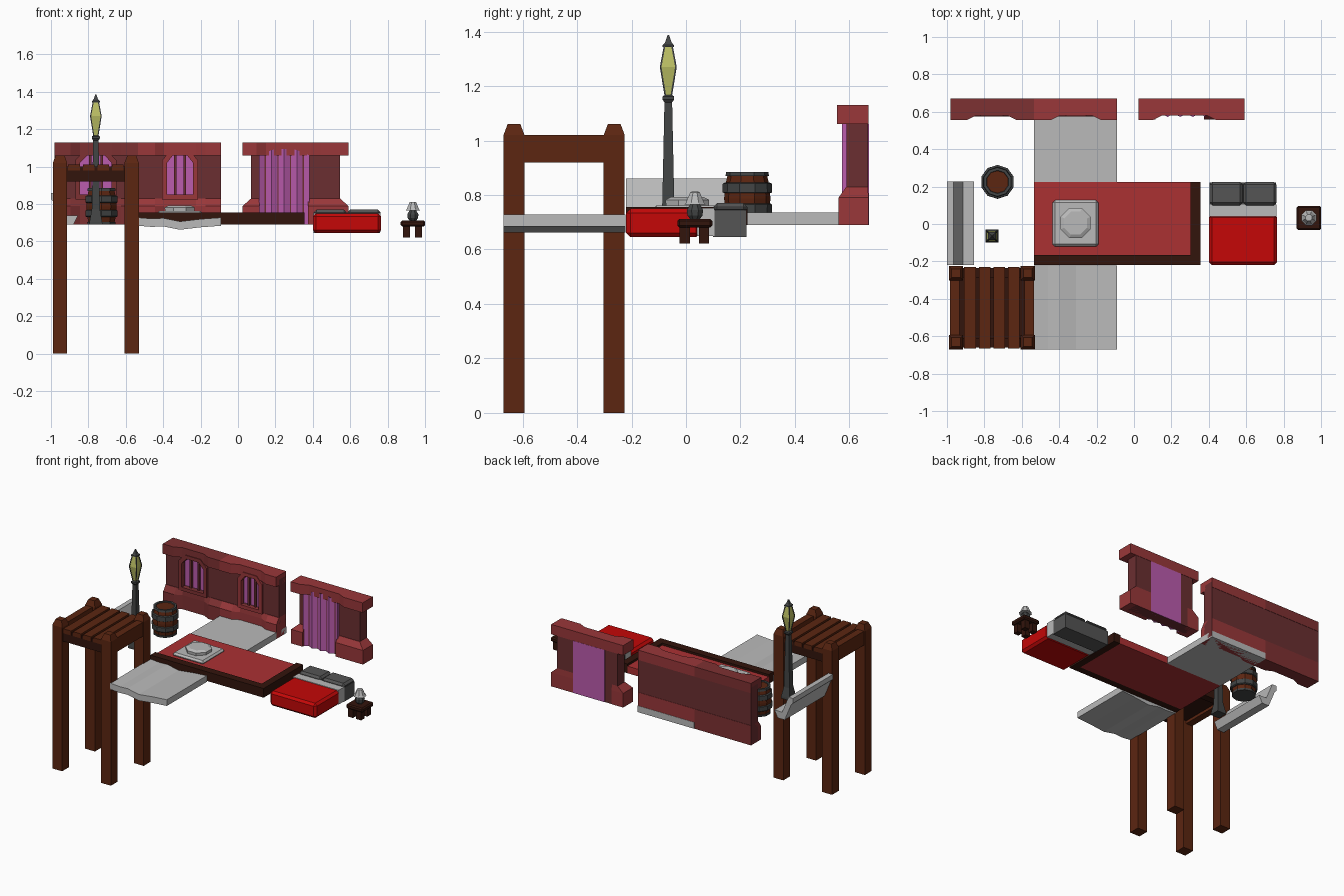
import bpy, bmesh
from math import pi, cos, sin

if "Cube" in bpy.data.objects:
    bpy.data.objects.remove(bpy.data.objects["Cube"])

# ---------- helpers ----------
def mat(name, r, g, b):
    m = bpy.data.materials.new(name)
    m.diffuse_color = [(c / 255) ** 2.2 for c in (r, g, b)] + [1]
    m.use_nodes = True
    m.node_tree.nodes["Principled BSDF"].inputs["Base Color"].default_value = m.diffuse_color
    return m

BROWN = mat("brown wood", 92, 42, 24)
DARK = mat("dark wood", 54, 27, 20)
IRON = mat("iron", 68, 70, 70)
STONE = mat("stone", 184, 184, 184)
SHADE = mat("mid grey", 85, 85, 85)
CARPET = mat("carpet", 170, 52, 54)
RED = mat("blanket red", 195, 16, 16)
TRIM = mat("wall trim", 152, 58, 60)
TRIM2 = mat("dim wall trim", 125, 52, 53)
WALL = mat("wall body", 106, 50, 52)
PINK = mat("curtain", 186, 92, 172)
GLOW = mat("lantern glass", 186, 190, 100)

def loft(name, rings, m):
    """Skin equal-length rings of 3D points and cap both ends."""
    bm = bmesh.new()
    vs = [[bm.verts.new(p) for p in r] for r in rings]
    n = len(vs[0])
    for a, b in zip(vs, vs[1:]):
        for i in range(n):
            j = (i + 1) % n
            bm.faces.new((a[i], a[j], b[j], b[i]))
    bm.faces.new(vs[0])
    bm.faces.new(vs[-1])
    bmesh.ops.recalc_face_normals(bm, faces=bm.faces)
    me = bpy.data.meshes.new(name)
    bm.to_mesh(me)
    bm.free()
    me.materials.append(m)
    ob = bpy.data.objects.new(name, me)
    bpy.context.collection.objects.link(ob)
    return ob

def rect(x0, x1, y0, y1, z):
    return [(x0, y0, z), (x1, y0, z), (x1, y1, z), (x0, y1, z)]

def box(name, x, y, z, m, bevel=0):
    ob = loft(name, [rect(*x, *y, z[0]), rect(*x, *y, z[1])], m)
    if bevel:
        b = ob.modifiers.new("bevel", "BEVEL")
        b.width, b.segments = bevel, 1
    return ob

def prism_y(name, xz, y0, y1, m):
    return loft(name, [[(x, y, z) for x, z in xz] for y in (y0, y1)], m)

def turned(name, cx, cy, profile, sides, m):
    off = pi / sides
    return loft(name, [[(cx + r * cos(off + 2 * pi * i / sides), cy + r * sin(off + 2 * pi * i / sides), z)
                        for i in range(sides)] for r, z in profile], m)

# ---------- tall wooden stand ----------
for sx, x in (("left", -0.99), ("right", -0.607)):
    for sy, y in (("front", -0.67), ("back", -0.302)):
        w = 0.077
        loft(f"stand_leg_{sy}_{sx}", [rect(x, x + w, y, y + w, 0), rect(x, x + w, y, y + w, 1.02),
             rect(x + .015, x + w - .015, y + .015, y + w - .015, 1.06)], BROWN)
for i, y in enumerate((-0.66, -0.285)):
    box(f"stand_cross_beam_{i}", (-.915, -.605), (y, y + .05), (.92, 1.0), DARK)
for i, x in enumerate((-0.983, -0.585)):
    box(f"stand_side_beam_{i}", (x, x + .05), (-.595, -.3), (.92, 1.02), BROWN)
box("stand_deck", (-.94, -.58), (-.64, -.25), (.94, .985), DARK)
for i in range(4):
    x = -.908 + i * .078
    box(f"stand_plank_{i}", (x, x + .062), (-.665, -.23), (.98, 1.012), BROWN)

# ---------- raised kerb on the left ----------
loft("kerb", [[(x, y, z) for x, z in ((-.855, .74), (-.915, .74), (-.965, .86), (-1, .86),
     (-1, .825), (-.985, .81), (-.935, .69), (-.88, .69))] for y in (-.22, .228)], STONE)

# ---------- lantern post ----------
px, py, q = -.76, -.065, 2 ** .5
turned("post", px, py, [(.035 * q, .69), (.034 * q, .705), (.022 * q, .77), (.014 * q, 1.145)], 4, IRON)
turned("post_collar", px, py, [(.014 * q, 1.14), (.021 * q, 1.15), (.021 * q, 1.162), (.012 * q, 1.168)], 4, IRON)
lamp = [(.011, 1.165), (.028, 1.27), (.014, 1.345)]
turned("lantern_glass", px, py, [(r * q, z) for r, z in lamp], 4, GLOW)
for sx in (-1, 1):
    for sy in (-1, 1):
        loft("lantern_frame_bar", [rect(px + sx * r - .003, px + sx * r + .003,
             py + sy * r - .003, py + sy * r + .003, z) for r, z in lamp], IRON)
turned("lantern_cap", px, py, [(.021 * q, 1.343), (.021 * q, 1.35), (.012 * q, 1.36), (.003 * q, 1.387)], 4, IRON)

# ---------- barrel ----------
bx, by = -.73, .225
turned("barrel_body", bx, by, [(.072, .692), (.082, .745), (.085, .787), (.082, .83), (.072, .875)], 10, BROWN)
for n, p in (("lower_hoop", [(.084, .73), (.09, .735), (.091, .765), (.086, .768)]),
             ("upper_hoop", [(.086, .807), (.091, .81), (.09, .842), (.084, .845)])):
    turned("barrel_" + n, bx, by, p, 10, IRON)
turned("barrel_bottom_rim", bx, by, [(.078, .69), (.08, .703)], 10, IRON)
turned("barrel_top_rim", bx, by, [(.08, .87), (.077, .885), (.062, .885), (.06, .877)], 10, IRON)
turned("barrel_lid", bx, by, [(.06, .87), (.06, .879)], 10, BROWN)

# ---------- walls ----------
def front_ring(x0, x1, c, w, yf, z, dip=.025):
    """Outline of a wall strip whose front steps back around an opening."""
    return [(x0, .67, z), (x0, yf, z), (c - w, yf, z), (c - w + .05, yf + dip, z),
            (c + w - .05, yf + dip, z), (c + w, yf, z), (x1, yf, z), (x1, .67, z)]

def arch(c, w, z0, zs, zt):
    return [(c - w, z0), (c + w, z0), (c + w, zs), (c + w * .55, zt), (c - w * .55, zt), (c - w, zs)]

def cut(ob, cutter):
    b = ob.modifiers.new("opening", "BOOLEAN")
    b.operation, b.object, b.solver = "DIFFERENCE", cutter, "EXACT"

def window_wall(tag, x0, x1, c, w, trim):
    body = box(f"{tag}_wall_body", (x0, x1), (.59, .668), (.70, 1.1), WALL)
    loft(f"{tag}_wall_cornice", [front_ring(x0, x1, c, .135, .555, z) for z in (1.06, 1.13)], trim)
    loft(f"{tag}_wall_base", [front_ring(x0, x1, c, .135, .56, .69), front_ring(x0, x1, c, .135, .56, .79),
         front_ring(x0, x1, c, .135, .588, .83, 0)], trim)
    frame = prism_y(f"{tag}_window_frame", arch(c, w + .025, .825, 1.035, 1.085), .575, .60, trim)
    cutter = prism_y(f"{tag}_window_cutter", arch(c, w, .85, 1.02, 1.06), .5, .625, WALL)
    cutter.hide_render = True
    cutter.hide_set(True)
    cut(body, cutter)
    cut(frame, cutter)
    prism_y(f"{tag}_window_pane", arch(c, w, .85, 1.02, 1.06), .612, .63, PINK)
    for s in (-1, 1):
        x = c + s * w * .36
        box(f"{tag}_window_bar", (x - .007, x + .007), (.596, .62), (.845, 1.06), WALL)

window_wall("left", -.98, -.535, -.76, .085, TRIM2)
window_wall("right", -.535, -.09, -.31, .07, TRIM)

# door wall with folded curtain
box("door_wall_body", (.07, .545), (.59, .668), (.69, 1.1), WALL)
loft("door_wall_cornice", [front_ring(.025, .59, .27, .17, .555, z) for z in (1.06, 1.13)], TRIM)
for n, x0, x1, i0, i1 in (("left", .025, .115, .07, .115), ("right", .375, .59, .375, .545)):
    loft(f"door_wall_base_{n}", [rect(x0, x1, .56, .67, .69), rect(x0, x1, .56, .67, .79),
         rect(i0, i1, .588, .668, .83)], TRIM)
xs = [.112 + i * .27 / 8 for i in range(9)]
folds = [(x, .572 + .02 * (i % 2)) for i, x in enumerate(xs)] + [(xs[-1], .61), (xs[0], .61)]
loft("door_curtain", [[(x, y, .69) for x, y in folds],
     [(x, y, 1.095 - .035 * max(0, abs(x - .247) / .135 - .4) / .6) for x, y in folds]], PINK)
box("door_curtain_back", (.17, .42), (.65, .671), (.69, 1.06), PINK)

# ---------- stone floor tiles ----------
box("back_floor_tile", (-.535, -.09), (.225, .672), (.69, .735), STONE)
top = [(-.535, .728), (-.46, .722), (-.40, .725), (-.31, .707), (-.2, .72), (-.09, .728)]
prism_y("worn_front_floor_tile", top + [(x, z - .044) for x, z in reversed(top)], -.67, -.222, STONE)

# ---------- carpeted walkway ----------
box("carpet", (-.535, .305), (-.17, .225), (.69, .74), CARPET)
box("walkway_front_rail", (-.535, .355), (-.22, -.165), (.69, .755), DARK)
box("walkway_end_rail", (.303, .355), (-.22, .225), (.69, .755), DARK)

# ---------- stone pedestal ----------
box("pedestal_slab", (-.435, -.19), (-.12, .127), (.735, .762), STONE, .012)
turned("pedestal_disc", -.312, .005, [(.085, .76), (.087, .782), (.066, .792)], 8, STONE)

# ---------- bed ----------
def soft_block(name, x0, x1, y0, y1, z0, z1, m, b=.02):
    return loft(name, [rect(x0, x1, y0, y1, z0), rect(x0, x1, y0, y1, z1 - b),
                       rect(x0 + b, x1 - b, y0 + b, y1, z1)], m)

box("bed_blanket", (.40, .765), (-.22, .052), (.645, .75), RED, .016)
box("bed_sheet", (.403, .762), (.04, .105), (.65, .752), STONE)
box("bed_head", (.405, .76), (.10, .222), (.645, .745), SHADE)
for n, x0, x1 in (("left", .405, .581), ("right", .585, .762)):
    box(f"bed_pillow_{n}", (x0, x1), (.10, .225), (.735, .77), SHADE, .014)

# ---------- nightstand and lamp ----------
box("nightstand_top", (.87, 1.0), (-.032, .097), (.68, .712), DARK, .008)
for x in (.882, .946):
    for y in (-.024, .047):
        box("nightstand_leg", (x, x + .038), (y, y + .038), (.622, .685), DARK)
turned("table_lamp_base", .935, .033, [(.018, .71), (.03, .725), (.032, .745), (.02, .765), (.008, .775)], 8, IRON)
turned("table_lamp_shade", .935, .033, [(.043, .765), (.036, .772), (.019, .81), (.014, .812)], 8, STONE)
